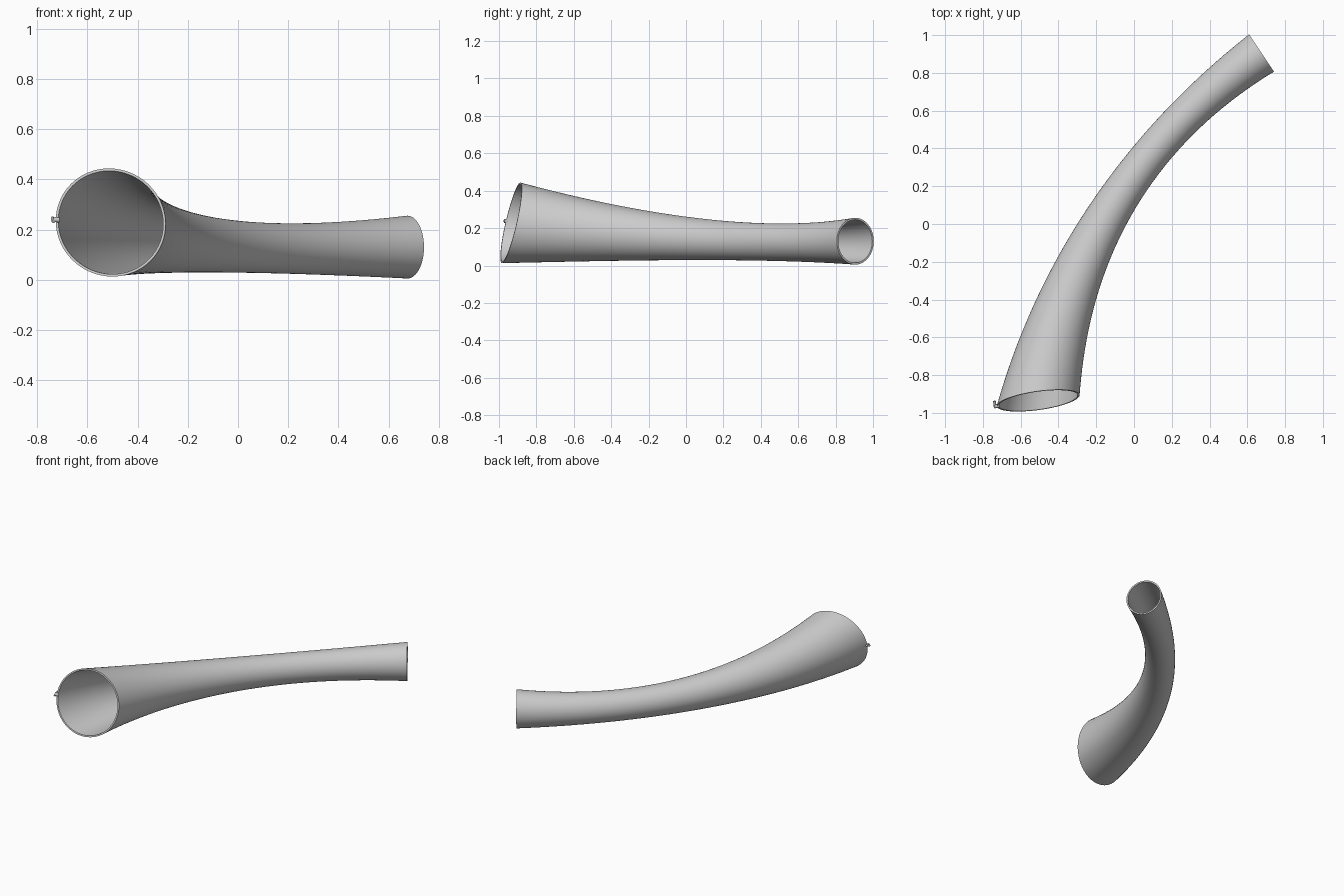
import bpy, math
from mathutils import Vector

if "Cube" in bpy.data.objects:
    bpy.data.objects.remove(bpy.data.objects["Cube"])

grey = bpy.data.materials.new("plain_grey")
grey.diffuse_color = (0.6, 0.6, 0.6, 1)
grey.use_nodes = True
grey.node_tree.nodes["Principled BSDF"].inputs["Base Color"].default_value = grey.diffuse_color


def quad(a, b, c, t):
    """Quadratic blend from a to c, pulled towards b."""
    return a * (1 - t) ** 2 + b * 2 * t * (1 - t) + c * t * t


def finish(ob, name, angle=35):
    ob.name = name
    ob.data.materials.clear()
    ob.data.materials.append(grey)
    bpy.ops.object.select_all(action='DESELECT')
    ob.select_set(True)
    bpy.context.view_layer.objects.active = ob
    bpy.ops.object.shade_smooth_by_angle(angle=math.radians(angle))


# Curved flaring tube: outer skin, thin rims and inner skin in one closed loft
P0, P1, P2 = (Vector(p) for p in ((-0.507, -0.935, 0.228), (-0.279, 0.242, 0.097), (0.675, 0.905, 0.13)))
SIDES, RINGS, WALL = 64, 40, 0.01


def ring(t, inset):
    centre = quad(P0, P1, P2, t)
    turn = math.radians(quad(7.9, -41, -56.3, t))
    tilt = math.radians(13) * (1 - t) ** 2
    side = Vector((math.cos(turn), math.sin(turn), 0))
    ahead = Vector((-math.sin(turn), math.cos(turn), 0))
    up = Vector((0, 0, math.cos(tilt))) + ahead * math.sin(tilt)
    r = quad(0.221, 0.045, 0.125, t) - inset
    wide = 1 - 0.05 * t
    return [centre + side * (r * wide * math.cos(a)) + up * (r * math.sin(a))
            for a in (2 * math.pi * k / SIDES for k in range(SIDES))]


steps = [i / RINGS for i in range(RINGS + 1)]
loops = [ring(t, 0) for t in steps] + [ring(t, WALL) for t in reversed(steps)]
verts = [v for loop in loops for v in loop]
faces = []
n = len(loops)
for i in range(n):
    a, b = i * SIDES, (i + 1) % n * SIDES
    for k in range(SIDES):
        m = (k + 1) % SIDES
        faces.append((a + k, a + m, b + m, b + k))
mesh = bpy.data.meshes.new("flared_tube")
mesh.from_pydata(verts, [], faces)
tube = bpy.data.objects.new("flared_tube", mesh)
bpy.context.collection.objects.link(tube)
finish(tube, "flared_tube")


# Small catch on the side of the wide mouth
def rod(name, start, end, radius):
    start, end = Vector(start), Vector(end)
    d = end - start
    bpy.ops.mesh.primitive_cylinder_add(vertices=16, radius=radius, depth=d.length, location=(start + end) / 2)
    ob = bpy.context.object
    ob.rotation_euler = d.to_track_quat('Z', 'Y').to_euler()
    finish(ob, name)


rod("catch_stem", (-0.712, -0.962, 0.238), (-0.737, -0.965, 0.24), 0.01)
rod("catch_pin", (-0.735, -0.973, 0.232), (-0.739, -0.938, 0.246), 0.007)
